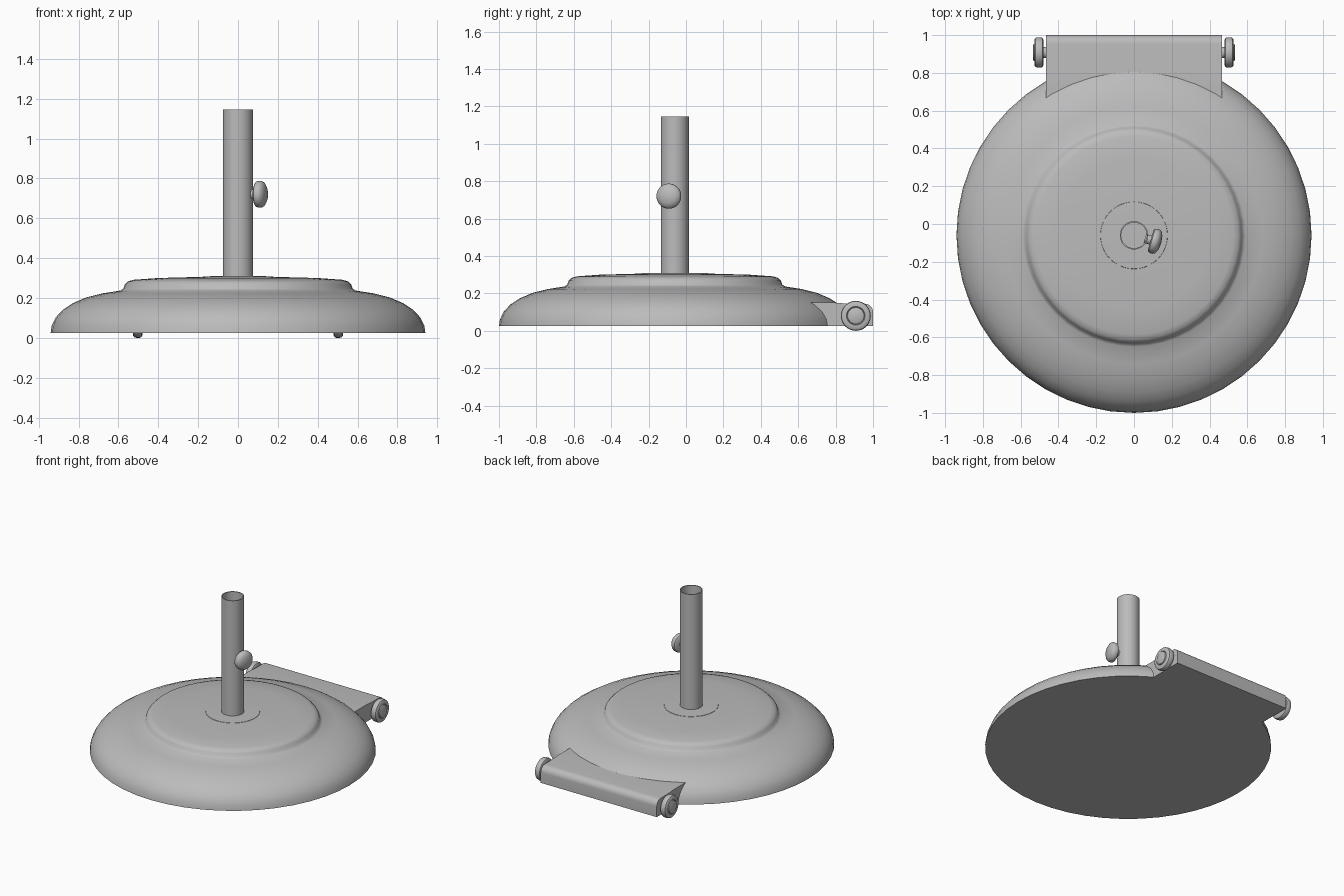
import bpy, bmesh, math
from mathutils import Matrix, Vector

cube = bpy.data.objects.get("Cube")
if cube:
    bpy.data.objects.remove(cube, do_unlink=True)

grey = bpy.data.materials.new("painted_grey")
grey.use_nodes = True
grey.diffuse_color = (0.5, 0.5, 0.5, 1)
grey.node_tree.nodes["Principled BSDF"].inputs["Base Color"].default_value = grey.diffuse_color

CENTRE = Vector((0, -0.06, 0))


def finish(name, bm, matrix, angle):
    bmesh.ops.remove_doubles(bm, verts=bm.verts, dist=1e-5)
    bmesh.ops.recalc_face_normals(bm, faces=bm.faces)
    mesh = bpy.data.meshes.new(name)
    bm.to_mesh(mesh)
    bm.free()
    mesh.materials.append(grey)
    obj = bpy.data.objects.new(name, mesh)
    bpy.context.collection.objects.link(obj)
    obj.matrix_world = matrix
    bpy.ops.object.select_all(action="DESELECT")
    obj.select_set(True)
    bpy.context.view_layer.objects.active = obj
    bpy.ops.object.shade_smooth_by_angle(angle=math.radians(angle))
    return obj


def lathe(name, profile, matrix, steps=48, angle=35):
    """Spin a (radius, height) profile around the local z axis."""
    bm = bmesh.new()
    verts = [bm.verts.new((r, 0, z)) for r, z in profile]
    edges = [bm.edges.new(pair) for pair in zip(verts, verts[1:])]
    bmesh.ops.spin(bm, geom=verts + edges, cent=(0, 0, 0), axis=(0, 0, 1),
                   angle=math.tau, steps=steps)
    return finish(name, bm, matrix, angle)


# Domed base with a raised plate and a shallow collar step
lathe("base", [(0, 0.025), (0.94, 0.025), (0.935, 0.06), (0.915, 0.102), (0.88, 0.14),
               (0.83, 0.173), (0.76, 0.203), (0.68, 0.223), (0.59, 0.237),
               (0.575, 0.247), (0.568, 0.268), (0.552, 0.283), (0.525, 0.291),
               (0.4, 0.3), (0.178, 0.306), (0.177, 0.308), (0, 0.312)],
      Matrix.Translation(CENTRE), angle=40)

# Hollow upright tube
lathe("tube", [(0.075, 0.29), (0.075, 1.145), (0.068, 1.145), (0.068, 0.315), (0, 0.315)],
      Matrix.Translation(CENTRE), 32)

# Clamping knob with its stem
aim = Vector((math.cos(math.radians(-16)), math.sin(math.radians(-16)), 0))
lathe("clamp_knob", [(0, 0.06), (0.024, 0.06), (0.024, 0.092), (0.055, 0.092), (0.064, 0.098),
                     (0.067, 0.108), (0.067, 0.122), (0.06, 0.134), (0.04, 0.145), (0, 0.15)],
      Matrix.Translation(CENTRE + Vector((0, 0, 0.72))) @ aim.to_track_quat("Z", "Y").to_matrix().to_4x4(), 32)

# Rear axle housing: side profile with rounded back edge, extruded across
side = [(0.6, 0.025), (1.0, 0.025), (1.0, 0.1)]
side += [(0.955 + 0.045 * math.cos(a), 0.1 + 0.045 * math.sin(a))
         for a in (math.pi / 2 * i / 6 for i in range(1, 7))]
side += [(0.87, 0.145), (0.8, 0.15), (0.74, 0.165), (0.68, 0.185), (0.6, 0.19)]
side = [(y, min(z, 0.15)) for y, z in side]
bm = bmesh.new()
face = bm.faces.new([bm.verts.new((-0.465, y, z)) for y, z in side])
out = bmesh.ops.extrude_face_region(bm, geom=[face])
bmesh.ops.translate(bm, vec=(0.93, 0, 0),
                    verts=[v for v in out["geom"] if isinstance(v, bmesh.types.BMVert)])
finish("axle_housing", bm, Matrix.Identity(4), 35)

# Wheels with axle stub and hub cap
for label, s in (("left", 1), ("right", -1)):
    lathe(label + "_wheel", [(0, -0.01), (0.03, -0.01), (0.03, 0.015), (0.068, 0.015),
                             (0.077, 0.02), (0.08, 0.028), (0.08, 0.046), (0.077, 0.056),
                             (0.068, 0.062), (0.05, 0.062), (0.046, 0.058), (0.044, 0.066),
                             (0.036, 0.07), (0, 0.071)],
          Matrix.Translation((s * 0.465, 0.908, 0.08)) @ Matrix.Rotation(s * math.pi / 2, 4, "Y"), 32)
